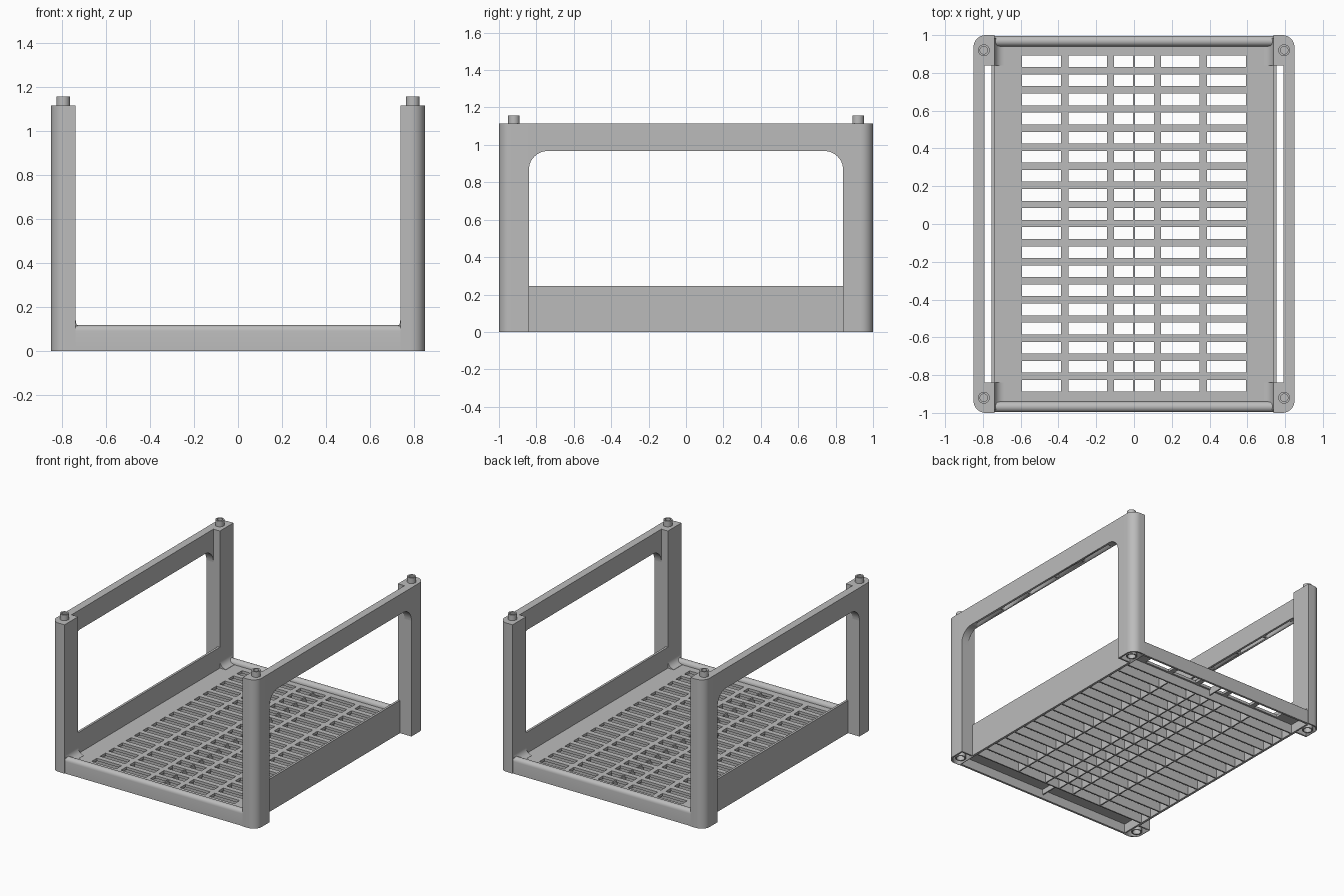
import bpy, bmesh, math
from mathutils import Matrix, Vector

cube = bpy.data.objects.get("Cube")
if cube:
    bpy.data.objects.remove(cube, do_unlink=True)

grey = bpy.data.materials.new("matte_grey")
grey.use_nodes = True
grey.diffuse_color = (0.5, 0.5, 0.5, 1)
grey.node_tree.nodes["Principled BSDF"].inputs["Base Color"].default_value = (0.5, 0.5, 0.5, 1)


def finish(name, bm, mirror=(False, False)):
    """Turn a bmesh into a grey object, optionally mirrored in x and y."""
    bmesh.ops.recalc_face_normals(bm, faces=bm.faces[:])
    mesh = bpy.data.meshes.new(name)
    bm.to_mesh(mesh)
    bm.free()
    mesh.materials.append(grey)
    ob = bpy.data.objects.new(name, mesh)
    bpy.context.collection.objects.link(ob)
    if any(mirror):
        mod = ob.modifiers.new("mirror", "MIRROR")
        mod.use_axis = (mirror[0], mirror[1], False)
        mod.use_mirror_merge = False
    bpy.ops.object.select_all(action="DESELECT")
    ob.select_set(True)
    bpy.context.view_layer.objects.active = ob
    bpy.ops.object.shade_smooth_by_angle(angle=math.radians(35))
    return ob


def add_box(bm, x, y, z):
    size = Matrix.Diagonal((x[1] - x[0], y[1] - y[0], z[1] - z[0], 1))
    mid = Vector((sum(x) / 2, sum(y) / 2, sum(z) / 2))
    bmesh.ops.create_cube(bm, size=1, matrix=Matrix.Translation(mid) @ size)


def add_prism(bm, outline, axis, a, b):
    """Extrude a 2D outline from a to b along the given axis."""
    def place(p, t):
        co = list(p)
        co.insert("xyz".index(axis), t)
        return co
    face = bm.faces.new([bm.verts.new(place(p, a)) for p in outline])
    out = bmesh.ops.extrude_face_region(bm, geom=[face])
    shift = Vector(place((0, 0), b - a))
    bmesh.ops.translate(bm, vec=shift, verts=[v for v in out["geom"] if isinstance(v, bmesh.types.BMVert)])


def prism(name, outline, axis, a, b, mirror=(True, True)):
    bm = bmesh.new()
    add_prism(bm, outline, axis, a, b)
    return finish(name, bm, mirror)


def arc(cx, cy, r, start, end, n=10):
    angles = [math.radians(start + (end - start) * i / n) for i in range(n + 1)]
    return [(cx + r * math.cos(t), cy + r * math.sin(t)) for t in angles]


def cut(ob, cutter):
    """Subtract the cutter before the mirror is evaluated, then discard it."""
    cutter.hide_render = True
    mod = ob.modifiers.new("cut", "BOOLEAN")
    mod.object = cutter
    mod.solver = "EXACT"
    bpy.ops.object.select_all(action="DESELECT")
    ob.select_set(True)
    bpy.context.view_layer.objects.active = ob
    bpy.ops.object.modifier_move_to_index(modifier="cut", index=0)
    bpy.ops.object.modifier_apply(modifier="cut")
    bpy.data.objects.remove(cutter, do_unlink=True)


def tube(name, z0, z1, r_out, r_in, floor):
    """Round tube on the post axis, closed at the height given by floor."""
    bm = bmesh.new()
    rings = []
    for r, z in ((r_in, floor), (r_in, z1), (r_out, z1), (r_out, z0)):
        rings.append([bm.verts.new((*p, z)) for p in arc(POST_X, POST_Y, r, 0, 345, 23)])
    for lower, upper in zip(rings, rings[1:]):
        for i in range(24):
            j = (i + 1) % 24
            bm.faces.new((lower[i], lower[j], upper[j], upper[i]))
    bm.faces.new(rings[0])
    bm.faces.new(rings[-1])
    return finish(name, bm, (True, True))


INNER, OUTER, END, POST_END = 0.738, 0.85, 1.0, 0.84
POST_X, POST_Y, TOP = 0.795, 0.92, 1.115
FLOOR, RADIUS = 0.088, 0.065

# Corner posts: rounded outer corner, hollow foot
post = prism("corner_post", [(INNER, POST_END), (OUTER, POST_END)]
             + arc(OUTER - RADIUS, END - RADIUS, RADIUS, 0, 90) + [(INNER, END)], "z", 0, TOP)
wall = 0.012
hollow = prism("post_hollow", [(INNER + wall, POST_END + wall), (OUTER - wall, POST_END + wall)]
               + arc(OUTER - RADIUS, END - RADIUS, RADIUS - wall, 0, 90)
               + [(INNER + wall, END - wall)], "z", -0.1, 0.3, (False, False))
cut(post, hollow)

# Stacking pins on top and sockets in the feet
tube("stacking_pin", TOP - 0.01, 1.157, 0.031, 0.02, 1.14)
tube("foot_socket", 0.3, 0, 0.038, 0.029, 0.15)

# Upper side rails with rounded window corners and a grooved underside
window_top, corner = 0.967, 0.1
half = arc(POST_END - corner, window_top - corner, corner, 0, 90)
rail = prism("side_rail", [(POST_END, TOP)] + half + [(-y, z) for y, z in reversed(half)]
             + [(-POST_END, TOP)], "x", 0.792, OUTER, (True, False))
bm = bmesh.new()
for i in range(5):
    mid = (i - 2) * 0.29
    add_box(bm, (0.808, 0.834), (mid - 0.135, mid + 0.135), (window_top - 0.1, TOP - 0.02))
cut(rail, finish("rail_groove", bm))

# Lower side panels
bm = bmesh.new()
add_box(bm, (INNER, 0.755), (-POST_END, POST_END), (0, 0.245))
finish("side_panel", bm, (True, False))

# Front and back lips: thin wall with a rounded bead along the top
lip = [(0.996, 0)] + arc(0.968, 0.09, 0.028, 0, 180) + [(0.94, 0.07), (0.98, 0.07), (0.98, 0)]
prism("end_lip", lip, "x", -INNER, INNER, (False, True))

# Concave fillets between the floor and the posts
prism("post_fillet", [(INNER, FLOOR - 0.01), (INNER, 0.14)]
      + arc(INNER - 0.05, 0.14, 0.05, 0, -90) + [(INNER - 0.05, FLOOR - 0.01)], "y", POST_END, 0.985)

# Slotted floor: a grid of cells with every slot cell left out
slot_x = [(-0.592, -0.386), (-0.348, -0.142), (-0.105, 0.105), (0.142, 0.348), (0.386, 0.592)]
pitch, rows, first = 0.1011, 18, -0.857
slot_y = [(first + i * pitch - 0.031, first + i * pitch + 0.031) for i in range(rows)]
xs = [-INNER] + [x for pair in slot_x for x in pair] + [INNER]
ys = [-0.985] + [y for pair in slot_y for y in pair] + [0.985]
bm = bmesh.new()
grid = [[bm.verts.new((x, y, FLOOR)) for y in ys] for x in xs]
for i in range(len(xs) - 1):
    for j in range(len(ys) - 1):
        if not (i % 2 and j % 2):
            bm.faces.new((grid[i][j], grid[i + 1][j], grid[i + 1][j + 1], grid[i][j + 1]))
top = bm.faces[:]
out = bmesh.ops.extrude_face_region(bm, geom=top, use_keep_orig=True)
bmesh.ops.translate(bm, vec=(0, 0, -0.02), verts=[v for v in out["geom"] if isinstance(v, bmesh.types.BMVert)])
finish("slotted_floor", bm)

# Stiffening ribs under the floor, across and along
bm = bmesh.new()
rib = 0.005
for i in range(rows - 1):
    y = first + (i + 0.5) * pitch
    add_box(bm, (-INNER, INNER), (y - rib, y + rib), (0, FLOOR - 0.01))
finish("cross_ribs", bm)
bm = bmesh.new()
for x in (-0.367, -0.123, 0, 0.123, 0.367):
    add_box(bm, (x - rib, x + rib), (-0.8, 0.8), (0, FLOOR - 0.005))
add_box(bm, (-rib, rib), (-0.985, 0.985), (0.03, FLOOR - 0.005))
finish("long_ribs", bm)
